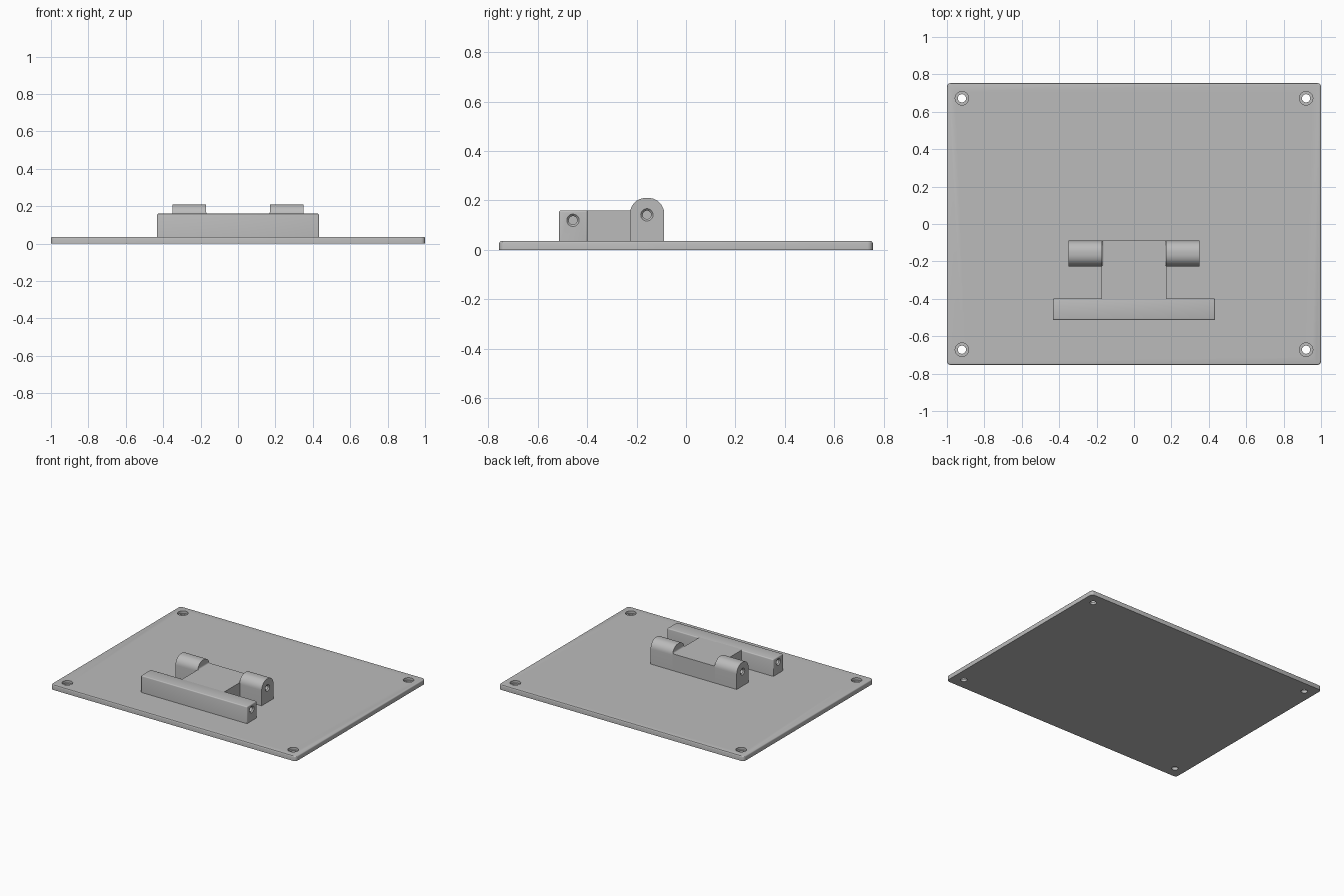
import bpy, bmesh, math
from mathutils import Matrix, Vector

cube = bpy.data.objects.get("Cube")
if cube:
    bpy.data.objects.remove(cube, do_unlink=True)

grey = bpy.data.materials.new("plain grey")
grey.use_nodes = True
GREY = (0.5, 0.5, 0.5, 1)
grey.diffuse_color = GREY
grey.node_tree.nodes["Principled BSDF"].inputs["Base Color"].default_value = GREY

PLATE_TOP, BLOCK_TOP, LUG_TOP = 0.036, 0.16, 0.21
BASE = PLATE_TOP - 0.006
LUG_FRONT, LUG_BACK = -0.226, -0.089
LUG_IN, LUG_OUT = 0.171, 0.351
BAR_HALF = 0.433


def finish(name, bm):
    bmesh.ops.recalc_face_normals(bm, faces=bm.faces[:])
    mesh = bpy.data.meshes.new(name)
    bm.to_mesh(mesh)
    bm.free()
    mesh.materials.append(grey)
    obj = bpy.data.objects.new(name, mesh)
    bpy.context.collection.objects.link(obj)
    return obj


def box(lo, hi):
    lo, hi = Vector(lo), Vector(hi)
    bm = bmesh.new()
    m = Matrix.Translation((lo + hi) / 2) @ Matrix.Diagonal((*(hi - lo), 1))
    bmesh.ops.create_cube(bm, size=1, matrix=m)
    return bm


def bevel(bm, width, rule, segments=3):
    edges = [e for e in bm.edges if rule(*(v.co for v in e.verts))]
    bmesh.ops.bevel(bm, geom=edges, offset=width, segments=segments,
                    profile=0.5, affect="EDGES")


def extrude(points, step):
    bm = bmesh.new()
    face = bm.faces.new([bm.verts.new(p) for p in points])
    new = bmesh.ops.extrude_face_region(bm, geom=[face])["geom"]
    bmesh.ops.translate(bm, vec=step, verts=[g for g in new if isinstance(g, bmesh.types.BMVert)])
    return bm


def drill(obj, holes):
    """Cut cylinders or cones given as (centre, axis, radius, end radius, length)."""
    for centre, axis, r1, r2, length in holes:
        bm = bmesh.new()
        turn = Vector((0, 0, 1)).rotation_difference(Vector(axis)).to_matrix().to_4x4()
        bmesh.ops.create_cone(bm, cap_ends=True, segments=32, radius1=r1, radius2=r2,
                              depth=length, matrix=Matrix.Translation(centre) @ turn)
        cutter = finish("hole_cutter", bm)
        cutter.hide_render = True
        mod = obj.modifiers.new("hole", "BOOLEAN")
        mod.operation, mod.solver, mod.object = "DIFFERENCE", "EXACT", cutter
        bpy.context.view_layer.objects.active = obj
        bpy.ops.object.modifier_apply(modifier=mod.name)
        bpy.data.objects.remove(cutter, do_unlink=True)


def pin_hole(end_x, y, z, side):
    # blind hole with a chamfered mouth
    return [((end_x, y, z), (side, 0, 0), 0.017, 0.017, 0.24),
            ((end_x, y, z), (side, 0, 0), 0.017, 0.033, 0.016)]


# base plate with rounded corners, softened top rim and counterbored holes
bm = box((-1, -0.755, 0), (1, 0.755, PLATE_TOP))
bevel(bm, 0.022, lambda a, b: abs(a.z - b.z) > 0.01, 4)
bevel(bm, 0.008, lambda a, b: min(a.z, b.z) > 0.03)
plate = finish("base_plate", bm)
for x in (-0.92, 0.92):
    for y in (-0.672, 0.672):
        drill(plate, [((x, y, 0), (0, 0, 1), 0.022, 0.022, 0.2),
                      ((x, y, PLATE_TOP), (0, 0, 1), 0.036, 0.036, 0.036)])

# front cross bar
bm = box((-BAR_HALF, -0.513, BASE), (BAR_HALF, -0.398, BLOCK_TOP))
bevel(bm, 0.007, lambda a, b: max(a.z, b.z) > 0.1)
bar = finish("front_bar", bm)

# central web joining bar and lugs
web = finish("center_web", box((-LUG_IN - 0.002, -0.41, BASE), (LUG_IN + 0.002, LUG_BACK, BLOCK_TOP)))

parts = [plate, bar, web]
for side, label in ((1, "left"), (-1, "right")):
    drill(bar, pin_hole(side * BAR_HALF, -0.457, 0.12, side))

    # round-topped lug
    r = 0.062
    points = [(side * LUG_IN, LUG_FRONT, BASE), (side * LUG_IN, LUG_BACK, BASE)]
    for cy, start in ((LUG_BACK - r, 0), (LUG_FRONT + r, 90)):
        for i in range(11):
            a = math.radians(start + 9 * i)
            points.append((side * LUG_IN, cy + r * math.cos(a), LUG_TOP - r + r * math.sin(a)))
    lug = finish(label + "_lug", extrude(points, (side * (LUG_OUT - LUG_IN), 0, 0)))
    drill(lug, pin_hole(side * LUG_OUT, -0.158, 0.142, side))

    # small fillet between lug and web top
    f = 0.01
    points = [(side * LUG_IN, LUG_FRONT + 0.003, BLOCK_TOP)]
    for i in range(5):
        a = math.radians(22.5 * i)
        points.append((side * (LUG_IN - f + f * math.sin(a)), LUG_FRONT + 0.003,
                       BLOCK_TOP + f - f * math.cos(a)))
    fillet = finish(label + "_lug_fillet", extrude(points, (0, LUG_BACK - LUG_FRONT - 0.006, 0)))
    parts += [lug, fillet]

# smooth shading with crisp edges
bpy.ops.object.select_all(action="DESELECT")
for obj in parts:
    obj.select_set(True)
bpy.context.view_layer.objects.active = plate
bpy.ops.object.shade_smooth_by_angle(angle=math.radians(30))
